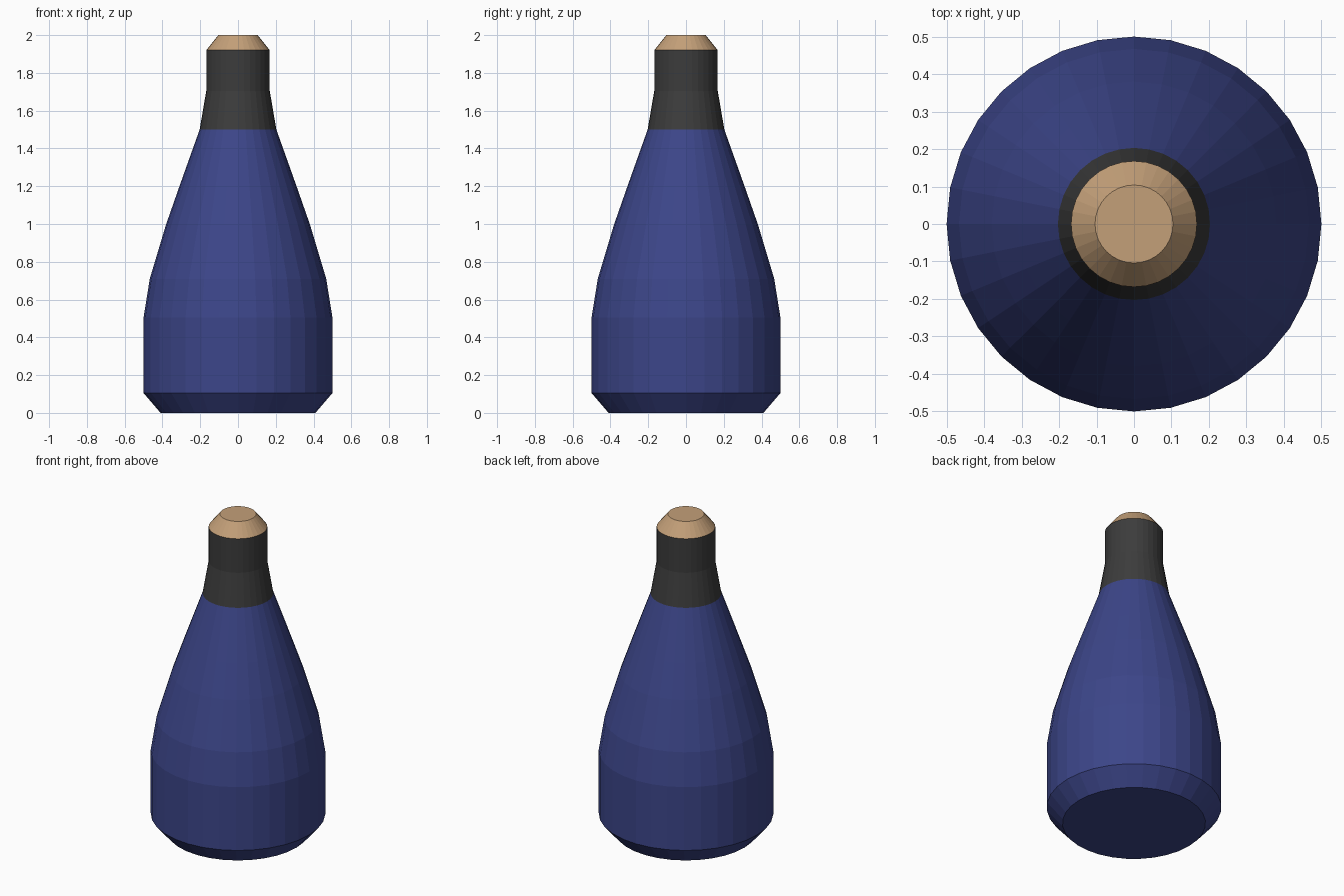
import bpy
import bmesh
from math import cos, sin, tau

if "Cube" in bpy.data.objects:
    bpy.data.objects.remove(bpy.data.objects["Cube"])

SIDES = 32


def material(name, color):
    mat = bpy.data.materials.new(name)
    mat.diffuse_color = (*color, 1)
    mat.use_nodes = True
    mat.node_tree.nodes["Principled BSDF"].inputs["Base Color"].default_value = mat.diffuse_color
    return mat


def lathe(name, profile, mat, cap_bottom=False, cap_top=False):
    bm = bmesh.new()
    rings = [[bm.verts.new((r * cos(tau * i / SIDES), r * sin(tau * i / SIDES), z))
              for i in range(SIDES)] for r, z in profile]
    for low, high in zip(rings, rings[1:]):
        for i in range(SIDES):
            j = (i + 1) % SIDES
            bm.faces.new((low[i], low[j], high[j], high[i]))
    if cap_bottom:
        bm.faces.new(rings[0][::-1])
    if cap_top:
        bm.faces.new(rings[-1])
    mesh = bpy.data.meshes.new(name)
    bm.to_mesh(mesh)
    bm.free()
    mesh.materials.append(mat)
    obj = bpy.data.objects.new(name, mesh)
    bpy.context.collection.objects.link(obj)
    return obj


blue = material("blue_glass", (0.045, 0.06, 0.25))
dark = material("dark_wrap", (0.045, 0.045, 0.045))
tan = material("cork", (0.55, 0.35, 0.19))

# Bottle body with chamfered base and tapering shoulder
lathe("bottle_body", [(0.41, 0), (0.5, 0.105), (0.5, 0.505), (0.467, 0.71),
                      (0.38, 1.0), (0.31, 1.2), (0.203, 1.5)], blue, cap_bottom=True)

# Dark neck
lathe("bottle_neck", [(0.203, 1.5), (0.168, 1.705), (0.168, 1.92)], dark)

# Chamfered stopper
lathe("stopper", [(0.168, 1.92), (0.104, 2.0)], tan, cap_top=True)
